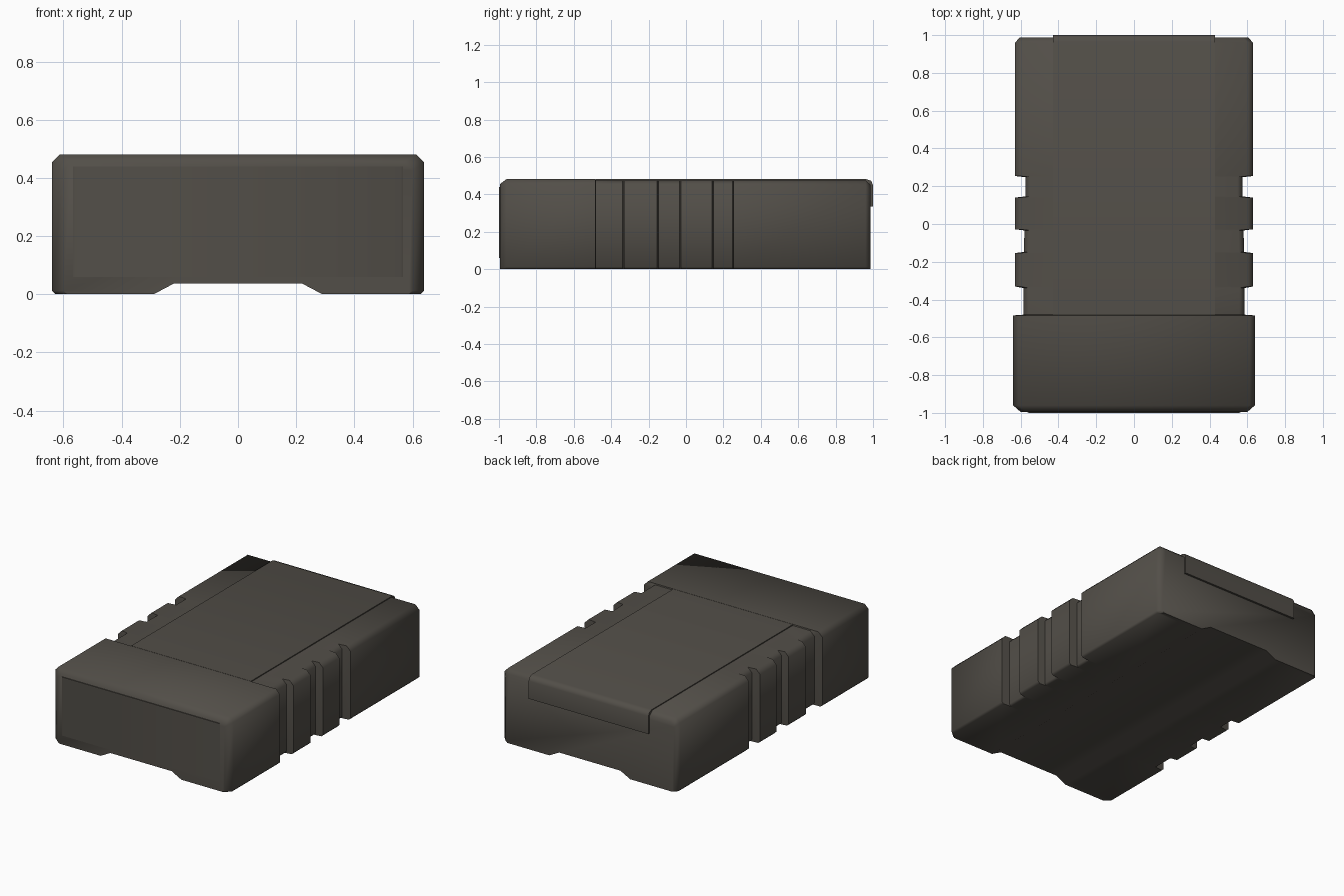
import bpy, bmesh

if "Cube" in bpy.data.objects:
    bpy.data.objects.remove(bpy.data.objects["Cube"])

# single dark warm grey plastic
mat = bpy.data.materials.new("dark_warm_grey")
mat.diffuse_color = (0.085, 0.077, 0.065, 1)
mat.use_nodes = True
mat.node_tree.nodes["Principled BSDF"].inputs["Base Color"].default_value = mat.diffuse_color


def finish(bm, name, angle):
    bmesh.ops.recalc_face_normals(bm, faces=bm.faces)
    mesh = bpy.data.meshes.new(name)
    bm.to_mesh(mesh)
    bm.free()
    mesh.materials.append(mat)
    ob = bpy.data.objects.new(name, mesh)
    bpy.context.collection.objects.link(ob)
    bpy.ops.object.select_all(action='DESELECT')
    bpy.context.view_layer.objects.active = ob
    ob.select_set(True)
    bpy.ops.object.shade_smooth_by_angle(angle=angle)
    return ob


def loft(sections):
    """Bridge equal-length closed rings and cap both ends."""
    bm = bmesh.new()
    rings = [[bm.verts.new(p) for p in s] for s in sections]
    n = len(rings[0])
    for a, b in zip(rings, rings[1:]):
        for i in range(n):
            j = (i + 1) % n
            bm.faces.new((a[i], a[j], b[j], b[i]))
    bm.faces.new(rings[0])
    bm.faces.new(rings[-1])
    return bm


def section(y, w, top):
    # chamfered top corners, shallow channel along the underside
    half = [(0.22, 0.037), (0.29, 0), (w - 0.012, 0), (w, 0.012),
            (w, top - 0.028), (w - 0.028, top)]
    pts = half + [(-x, z) for x, z in reversed(half)]
    return [(x, y, z) for x, z in pts]


# body: lofted along y, half width steps in and out to form the grip grooves
# (y, half width, top height)
stations = [
    (-0.995, 0.60, 0.455), (-0.96, 0.64, 0.481),
    (-0.484, 0.64, 0.481), (-0.48, 0.585, 0.475),
    (-0.339, 0.585, 0.475), (-0.331, 0.63, 0.475),
    (-0.154, 0.63, 0.475), (-0.148, 0.583, 0.475),
    (-0.034, 0.58, 0.475), (-0.028, 0.63, 0.475),
    (0.14, 0.63, 0.475), (0.146, 0.575, 0.475),
    (0.248, 0.575, 0.475), (0.254, 0.63, 0.475),
    (0.96, 0.63, 0.475), (0.987, 0.605, 0.45),
]
finish(loft([section(*s) for s in stations]), "body", 0.87)

# slightly raised cover plate wrapping over the back edge
cover = [(-0.482, 0.465), (-0.482, 0.481), (0.965, 0.481), (0.99, 0.472),
         (1.0, 0.45), (1.0, 0.335), (0.97, 0.335), (0.95, 0.465)]
finish(loft([[(x, y, z) for y, z in cover] for x in (-0.43, 0.43)]),
       "cover_plate", 0.87)

# tiny front bulge plate that carries the face out to full length
face = [(-0.57, 0.06), (0.57, 0.06), (0.57, 0.44), (-0.57, 0.44)]
finish(loft([[(x * s, y, z) for x, z in face]
             for y, s in ((-0.993, 1.0), (-1.0, 0.98))]), "front_face", 0.87)
